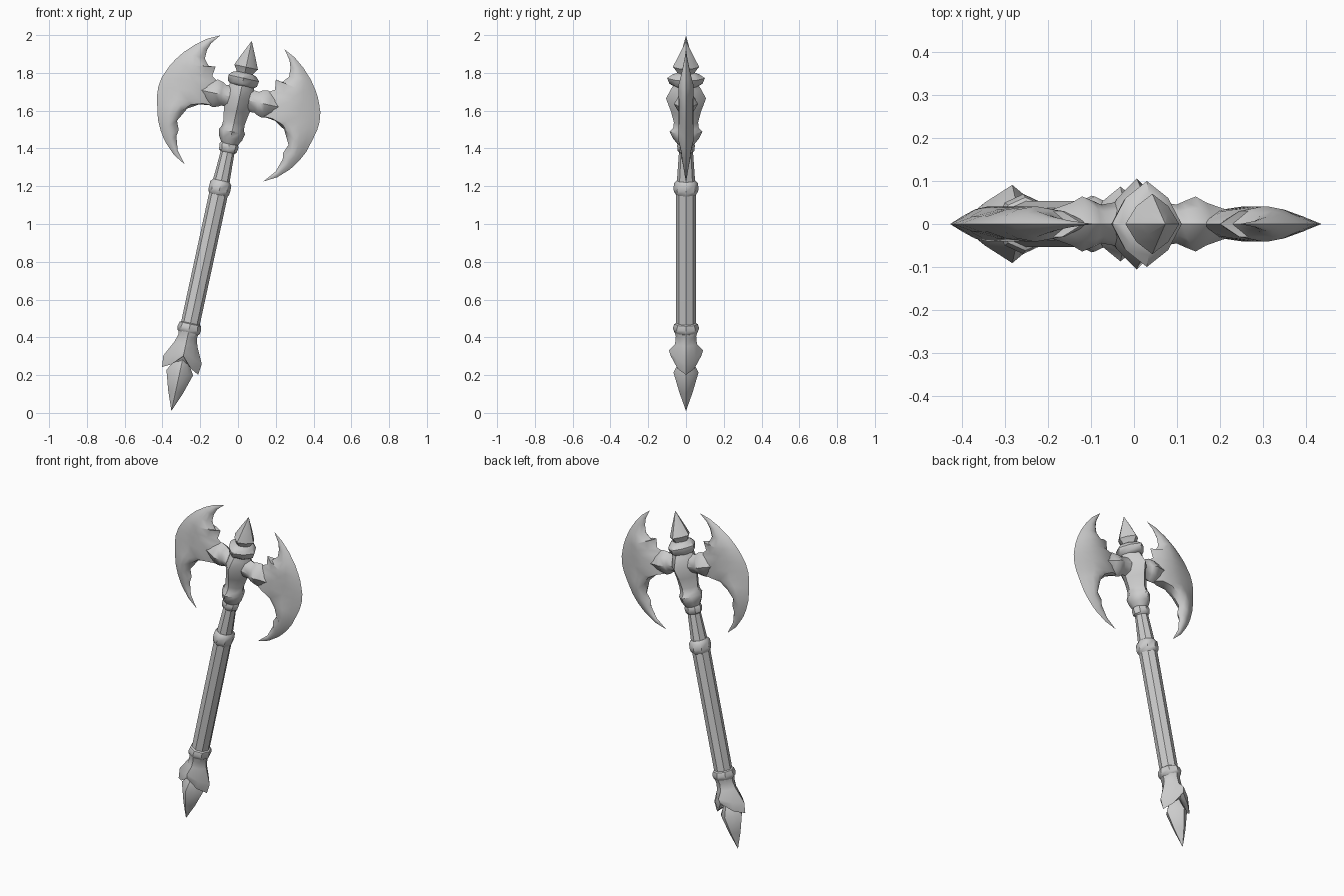
import bpy, bmesh, math
from mathutils import Matrix, Vector

steel = bpy.data.materials.new("grey_steel")
steel.diffuse_color = (0.6, 0.6, 0.6, 1)

# the whole axe leans to the right about its lower point
LEAN = Matrix.Translation((-0.352, 0, 0.013)) @ Matrix.Rotation(math.radians(12.25), 4, 'Y')


def finish(name, bm, angle=40):
    bmesh.ops.remove_doubles(bm, verts=bm.verts, dist=0.0004)
    bmesh.ops.recalc_face_normals(bm, faces=bm.faces)
    bm.transform(LEAN)
    me = bpy.data.meshes.new(name)
    bm.to_mesh(me)
    bm.free()
    me.materials.append(steel)
    ob = bpy.data.objects.new(name, me)
    bpy.context.collection.objects.link(ob)
    bpy.ops.object.select_all(action='DESELECT')
    ob.select_set(True)
    bpy.context.view_layer.objects.active = ob
    bpy.ops.object.shade_smooth_by_angle(angle=math.radians(angle))
    return ob


def loft(name, rings, matrix=Matrix(), drop=None, angle=40):
    """Eight-sided loft; ring = (height, radius x, radius y, diagonal factor)."""
    bm = bmesh.new()
    loops = []
    for n, (h, rx, ry, diag) in enumerate(rings):
        loop = []
        for k in range(8):
            a = k * math.pi / 4
            f = diag if k % 2 else 1
            z = h - (drop or {}).get(n, 0) * (abs(math.cos(a)) - 0.4)
            loop.append(bm.verts.new(matrix @ Vector((rx * f * math.cos(a), ry * f * math.sin(a), z))))
        loops.append(loop)
    for a, b in zip(loops, loops[1:]):
        for k in range(8):
            j = (k + 1) % 8
            bm.faces.new((a[k], a[j], b[j], b[k]))
    bm.faces.new(loops[0])
    bm.faces.new(loops[-1])
    return finish(name, bm, angle)


# pommel point
loft("pommel_spike", [(0, .001, .001, 1), (.10, .040, .036, .86), (.205, .072, .066, .85),
                      (.25, .045, .045, .9), (.30, .03, .03, 1)])

# flared pommel guard with the side corners drooping
loft("pommel_guard", [(.275, .05, .05, .85), (.262, .098, .080, .78), (.305, .104, .091, .78),
                      (.36, .062, .058, .9), (.40, .05, .054, 1), (.43, .055, .062, 1)],
     drop={0: .05, 1: .08, 2: .05})
loft("pommel_ring", [(.415, .048, .05, 1), (.425, .060, .062, 1), (.445, .063, .070, 1),
                     (.468, .058, .062, 1), (.475, .046, .05, 1)])

# shaft and its upper collar
loft("shaft", [(.44, .05, .053, 1), (1.18, .05, .053, 1)])
loft("shaft_collar", [(1.165, .047, .05, 1), (1.178, .055, .06, 1), (1.195, .058, .066, 1),
                      (1.23, .057, .064, 1), (1.245, .046, .05, 1)])
loft("shaft_neck", [(1.22, .046, .05, 1), (1.33, .040, .042, 1), (1.42, .036, .036, 1)])

# head socket holding both blades
loft("neck_ring", [(1.395, .034, .034, 1), (1.405, .047, .044, 1), (1.435, .052, .047, 1),
                   (1.45, .043, .042, 1)])
loft("head_socket", [(1.44, .042, .043, 1), (1.475, .062, .070, .9), (1.51, .070, .087, .86),
                     (1.53, .060, .068, .9), (1.56, .058, .064, .9), (1.62, .068, .080, .84),
                     (1.69, .082, .106, .8), (1.74, .070, .080, .86), (1.765, .064, .064, .95)], angle=50)
loft("crown_ring", [(1.755, .06, .062, .95), (1.77, .078, .088, .88), (1.80, .083, .100, .86),
                    (1.82, .066, .072, .92), (1.83, .04, .042, 1)])
loft("top_spike", [(1.815, .036, .04, 1), (1.84, .05, .052, .9), (1.86, .064, .070, .84),
                   (1.92, .038, .040, .86), (2.0, .001, .001, 1)])

# crescent blade: matching points down the cutting edge and the inner edge
OUTER = [(.174, 1.995), (.235, 1.965), (.292, 1.921), (.345, 1.867), (.379, 1.82), (.400, 1.785),
         (.415, 1.75), (.430, 1.712), (.437, 1.66), (.434, 1.616), (.421, 1.56), (.402, 1.489),
         (.375, 1.435), (.350, 1.397), (.334, 1.377), (.28, 1.325), (.212, 1.287)]
INNER = [(.174, 1.995), (.212, 1.945), (.226, 1.905), (.228, 1.858), (.195, 1.818), (.163, 1.829),
         (.170, 1.775), (.13, 1.752), (.12, 1.69), (.125, 1.625), (.205, 1.615), (.263, 1.579),
         (.302, 1.505), (.283, 1.459), (.288, 1.425), (.265, 1.352), (.212, 1.287)]
SECTION = [(0, 0), (.15, .017), (.35, .034), (.55, .041), (.8, .030), (1, .0)]

for side, sign in (("left", -1), ("right", 1)):
    bm = bmesh.new()
    for face in (-1, 1):
        rows = []
        for (ox, oz), (ix, iz) in zip(OUTER, INNER):
            width = math.hypot(ox - ix, oz - iz)
            thick = min(1, width / .16)
            rows.append([bm.verts.new((.005 + sign * (ox + (ix - ox) * t), face * y * thick,
                                       oz + (iz - oz) * t)) for t, y in SECTION])
        for a, b in zip(rows, rows[1:]):
            for k in range(len(SECTION) - 1):
                bm.faces.new((a[k], a[k + 1], b[k + 1], b[k]))
    finish(side + "_blade", bm, 45)

    # arm from the socket, with a pointed collar gripping the blade
    turn = Matrix.Translation((.005, 0, 1.69)) @ Matrix.Rotation(sign * math.pi / 2, 4, 'Y')
    loft(side + "_blade_arm", [(.03, .062, .055, .9), (.09, .056, .045, .9), (.105, .066, .052, .9),
                               (.135, .074, .064, .85), (.16, .066, .050, .85), (.20, .045, .036, .85),
                               (.25, .01, .025, .9)], turn, angle=50)
